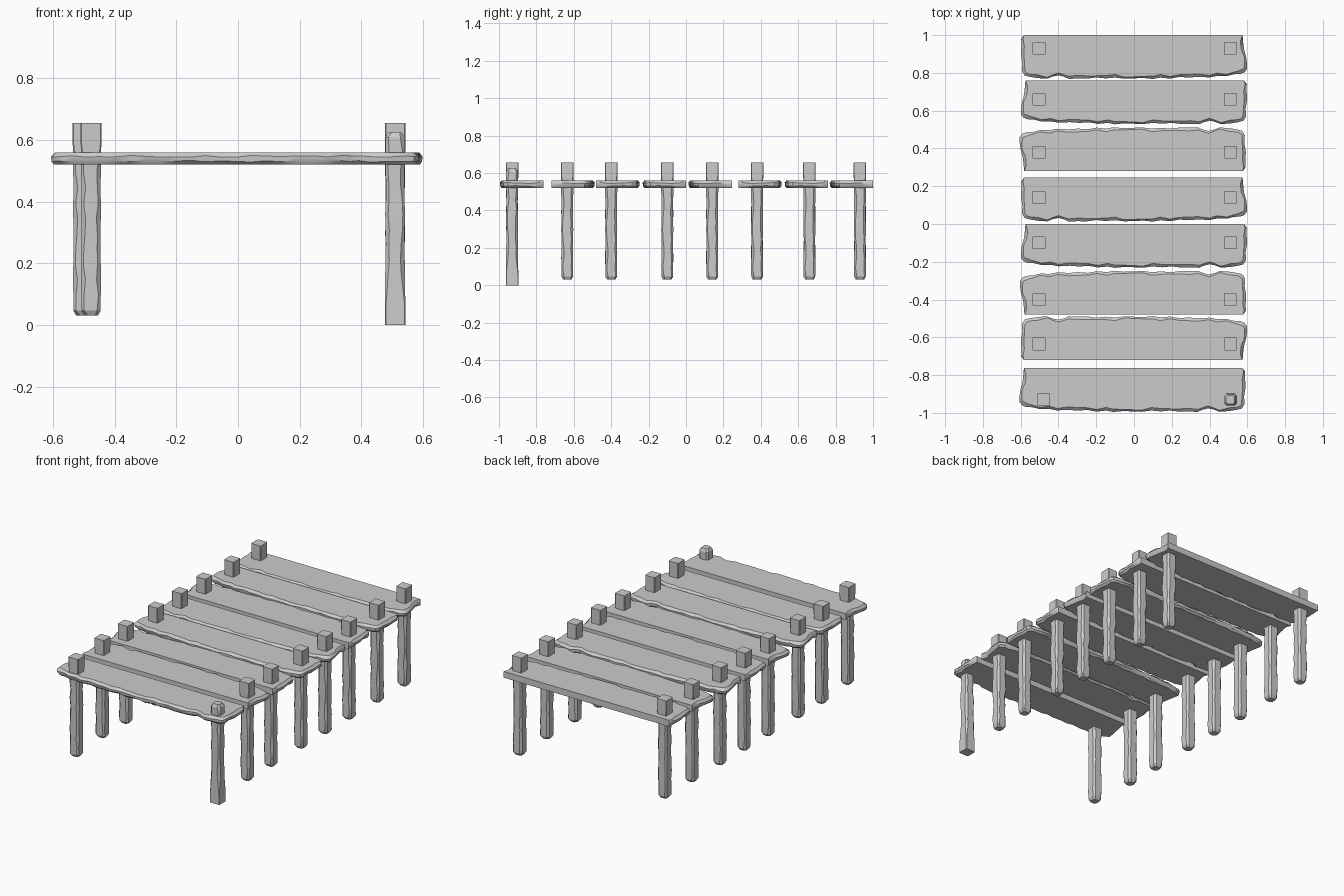
import bpy, bmesh, random
from mathutils import Vector

if "Cube" in bpy.data.objects:
    bpy.data.objects.remove(bpy.data.objects["Cube"])


def finish(bm, name, angle=0.6):
    bmesh.ops.recalc_face_normals(bm, faces=bm.faces)
    bmesh.ops.triangulate(bm, faces=[f for f in bm.faces if len(f.verts) > 4])
    me = bpy.data.meshes.new(name)
    bm.to_mesh(me)
    bm.free()
    ob = bpy.data.objects.new(name, me)
    bpy.context.collection.objects.link(ob)
    bpy.ops.object.select_all(action='DESELECT')
    ob.select_set(True)
    bpy.context.view_layer.objects.active = ob
    bpy.ops.object.shade_smooth_by_angle(angle=angle)
    return ob


def loft(rings):
    bm = bmesh.new()
    vs = [[bm.verts.new(p) for p in r] for r in rings]
    n = len(vs[0])
    for a, b in zip(vs, vs[1:]):
        for i in range(n):
            j = (i + 1) % n
            bm.faces.new((a[i], a[j], b[j], b[i]))
    bm.faces.new(vs[0][::-1])
    bm.faces.new(vs[-1])
    return bm


# Plank outline: (x, depth from the sawn edge); worn ends and a ragged long edge
OUTLINE = [(-0.583, 0), (0.575, 0), (0.578, 0.03), (0.583, 0.075), (0.594, 0.115),
           (0.600, 0.155), (0.600, 0.178), (0.585, 0.198), (0.565, 0.206)]
RAGGED = [(0.53, 0.208), (0.49, 0.218), (0.44, 0.217), (0.40, 0.225), (0.34, 0.222),
          (0.29, 0.226), (0.24, 0.222), (0.19, 0.231), (0.14, 0.226), (0.10, 0.233),
          (0.05, 0.228), (0.0, 0.230), (-0.05, 0.232), (-0.10, 0.226), (-0.15, 0.230),
          (-0.20, 0.225), (-0.25, 0.232), (-0.30, 0.231), (-0.345, 0.233), (-0.37, 0.222),
          (-0.40, 0.214), (-0.43, 0.220), (-0.46, 0.232), (-0.51, 0.228), (-0.55, 0.222)]
LEFT_END = [(-0.580, 0.215), (-0.595, 0.19), (-0.592, 0.15), (-0.600, 0.10),
            (-0.597, 0.06), (-0.598, 0.02)]
OUTLINE += RAGGED + LEFT_END


def plank(name, edge, sx, sy, dx):
    rnd = random.Random(7)
    rings = []
    for z, inset in ((0.520, 0.016), (0.531, 0.003), (0.547, 0.001), (0.560, 0.014)):
        ring = []
        for i, (x, d) in enumerate(OUTLINE):
            k = inset * rnd.uniform(0.6, 1.3)
            if i > 1:
                if abs(x) > 0.56:
                    x -= k * (1 if x > 0 else -1)
                if d > 0.19:
                    d -= k
            zz = z + (rnd.uniform(-0.003, 0.003) if 0.525 < z < 0.555 and i > 1 else 0)
            ring.append(Vector((sx * x + dx, edge - sy * d, zz)))
        rings.append(ring)
    finish(loft(rings), name)


def post(name, x, y, seed, flipped=False):
    # chamfered square section: worn low down, crisp at the head
    rnd = random.Random(seed)
    levels = [(0.0, 0.022, 0.010), (0.016, 0.031, 0.012)]
    levels += [(0.016 + 0.05 * k, 0.031, 0.011) for k in range(1, 10)]
    levels += [(0.52, 0.0325, 0.006), (0.56, 0.0335, 0.003), (0.625, 0.0335, 0.003)]
    rings = []
    for z, h, c in levels:
        if 0.02 < z < 0.5:
            h += rnd.uniform(-0.001, 0.0015)
        ring = []
        for qx, qy in ((1, 1), (-1, 1), (-1, -1), (1, -1)):
            cc = c * (rnd.uniform(0.6, 1.3) if z < 0.5 else 1)
            pair = [(qx * h, qy * (h - cc)), (qx * (h - cc), qy * h)]
            ring += pair if qx * qy > 0 else pair[::-1]
        zz = 0.625 - z if flipped else z + 0.03
        rings.append([Vector((x + px, y + py, zz)) for px, py in ring])
    finish(loft(rings), name, 0.45)


# Planks: sawn edge y, x flip, side of the sawn edge, x shift, post y
PLANKS = [(1.0, 1, 1, 0, 0.93), (0.76, -1, 1, 0, 0.66), (0.28, -1, -1, -0.007, 0.38),
          (0.245, 1, 1, 0, 0.14), (0.0, -1, 1, 0, -0.10), (-0.48, -1, -1, -0.005, -0.40),
          (-0.72, 1, -1, 0, -0.635), (-0.763, -1, 1, -0.008, -0.93)]
for i, (edge, sx, sy, dx, py) in enumerate(PLANKS):
    front = i == len(PLANKS) - 1
    plank(f"plank_{i + 1}", edge, sx, sy, dx)
    post(f"left_post_{i + 1}", -0.477 if front else -0.503, py, 11)
    # the front right post stands upside down, worn end up
    post(f"right_post_{i + 1}", 0.51, py, 12, flipped=front)
